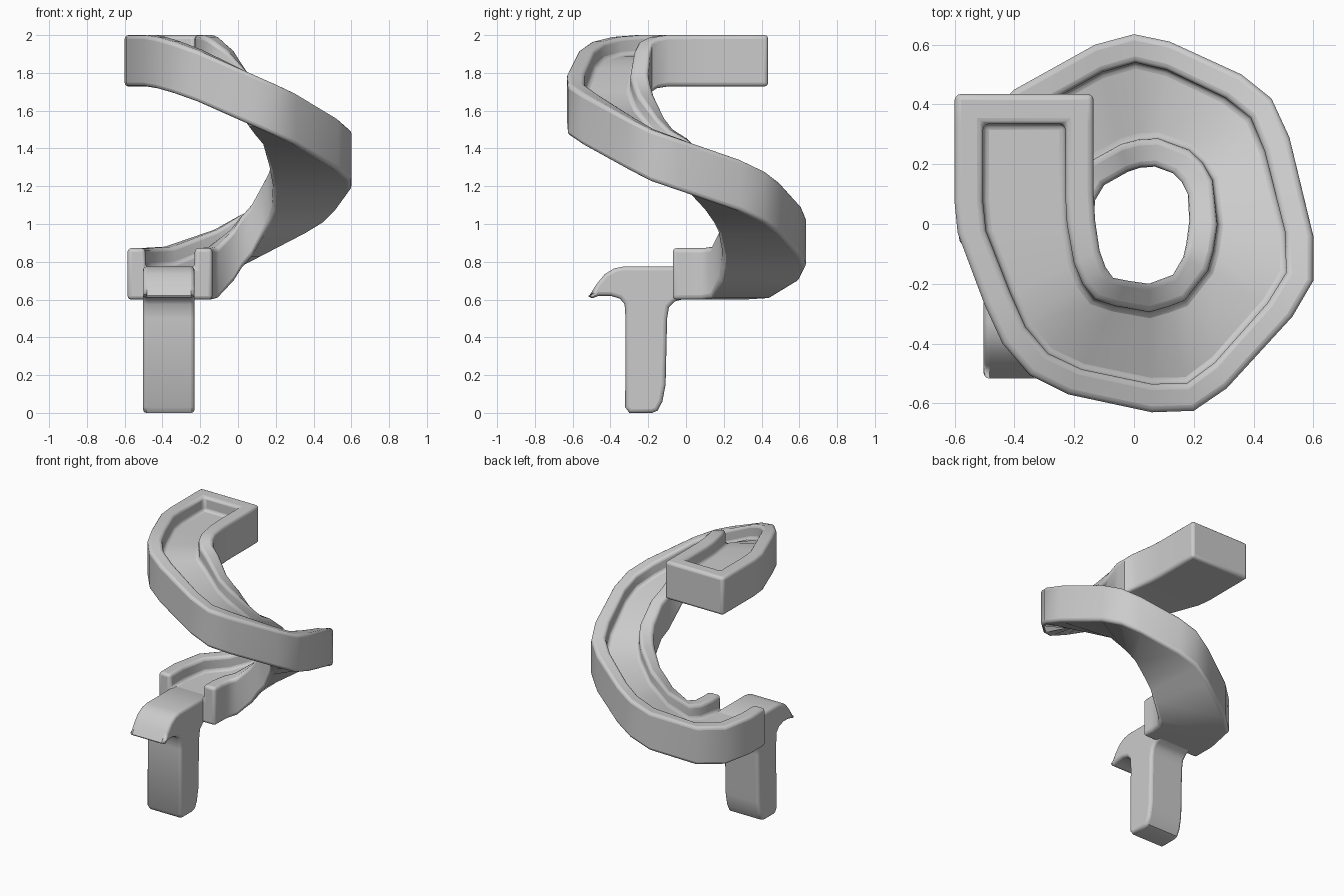
import bpy, bmesh
from math import radians
from mathutils import Vector

if "Cube" in bpy.data.objects:
    bpy.data.objects.remove(bpy.data.objects["Cube"])

WALL, DEPTH, HEIGHT = 0.095, 0.1, 0.272

# Chute stations: outer x, outer y, inner x, inner y, rim height
STATIONS = [
    (-.60, .335, -.135, .335, 2.0), (-.60, .07, -.135, .10, 2.0),
    (-.59, -.03, -.13, .01, 2.0), (-.50, -.27, -.115, -.09, 2.0),
    (-.44, -.40, -.095, -.145, 1.99), (-.35, -.505, -.07, -.18, 1.965),
    (-.22, -.57, -.02, -.19, 1.92), (.06, -.63, .05, -.20, 1.80),
    (.20, -.625, .09, -.185, 1.74), (.31, -.55, .13, -.17, 1.69),
    (.53, -.31, .165, -.11, 1.56), (.60, -.19, .175, -.065, 1.50),
    (.60, -.04, .185, .01, 1.45), (.52, .29, .18, .10, 1.34),
    (.46, .42, .16, .14, 1.28), (.36, .50, .13, .17, 1.22),
    (.12, .61, .07, .192, 1.10), (0, .635, .02, .188, 1.04),
    (-.13, .60, -.02, .175, .97), (-.40, .45, -.10, .13, .88),
    (-.54, .32, -.13, .08, .872), (-.585, .10, -.135, .01, .872),
    (-.585, -.07, -.135, -.07, .872),
]


def section(ox, oy, ix, iy, z, depth=DEPTH):
    """U-shaped cross-section from the outer wall to the inner wall."""
    a, b = Vector((ox, oy, z)), Vector((ix, iy, z))
    w = (b - a).normalized() * WALL
    down, floor = Vector((0, 0, -HEIGHT)), Vector((0, 0, -depth))
    return [a + down, a, a + w, a + w + floor, b - w + floor, b - w, b, b + down]


def loft(name, rings, bevel, angle):
    """Skin closed rings, cap both ends and round the hard edges."""
    bm = bmesh.new()
    rows = [[bm.verts.new(p) for p in r] for r in rings]
    n = len(rows[0])
    for r, s in zip(rows, rows[1:]):
        for i in range(n):
            j = (i + 1) % n
            bm.faces.new((r[i], r[j], s[j], s[i]))
    bm.faces.new(rows[0][::-1])
    bm.faces.new(rows[-1])
    bmesh.ops.remove_doubles(bm, verts=bm.verts[:], dist=1e-4)
    bmesh.ops.recalc_face_normals(bm, faces=bm.faces[:])
    me = bpy.data.meshes.new(name)
    bm.to_mesh(me)
    bm.free()
    ob = bpy.data.objects.new(name, me)
    bpy.context.collection.objects.link(ob)
    mod = ob.modifiers.new("round", 'BEVEL')
    mod.width, mod.segments = bevel, 3
    mod.limit_method, mod.angle_limit = 'ANGLE', radians(angle)
    mod.use_clamp_overlap = False
    bpy.ops.object.select_all(action='DESELECT')
    bpy.context.view_layer.objects.active = ob
    ob.select_set(True)
    bpy.ops.object.shade_smooth_by_angle(angle=radians(40))
    return ob


# Spiral chute, with a solid wall closing its top end
top_end = [section(-.60, .435, -.135, .435, 2.0, 0), section(-.60, .335, -.135, .335, 2.0, 0)]
loft("spiral_chute", top_end + [section(*s) for s in STATIONS], 0.02, 50)

# Spout lip and the column falling from it, one side profile (y, z)
PROFILE = [
    (.05, .74), (-.02, .775), (-.33, .775), (-.38, .765), (-.43, .735), (-.475, .68),
    (-.515, .615), (-.51, .603), (-.46, .62), (-.40, .62), (-.35, .605), (-.325, .575), (-.32, .50),
    (-.322, .03), (-.30, 0), (-.18, 0), (-.15, .012), (-.125, .06), (-.108, .15),
    (-.10, .50), (-.09, .56), (-.06, .59), (.05, .62),
]
loft("spout_column", [[Vector((x, y, z)) for y, z in PROFILE] for x in (-.503, -.23)], 0.02, 65)
